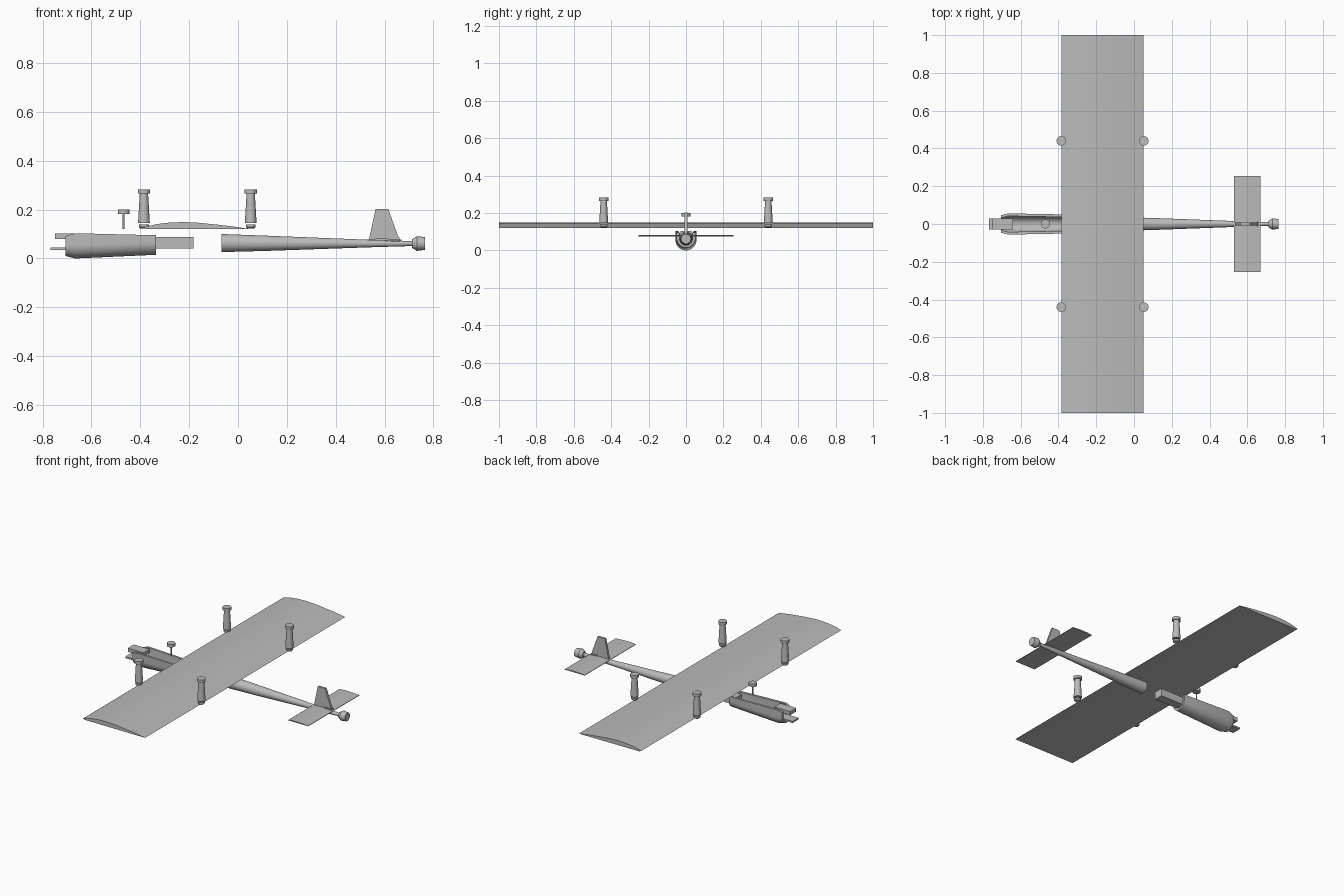
import bpy, bmesh
from math import sin, cos, pi, radians

old = bpy.data.objects.get("Cube")
if old:
    bpy.data.objects.remove(old, do_unlink=True)

grey = bpy.data.materials.new("plain grey")
grey.use_nodes = True
GREY = (0.5, 0.5, 0.5, 1)
grey.diffuse_color = GREY
grey.node_tree.nodes["Principled BSDF"].inputs["Base Color"].default_value = GREY


def loft(name, rings, smooth=True):
    """Skin closed rings of points in order and cap both ends."""
    bm = bmesh.new()
    loops = [[bm.verts.new(p) for p in ring] for ring in rings]
    for a, b in zip(loops, loops[1:]):
        for i in range(len(a)):
            j = (i + 1) % len(a)
            bm.faces.new((a[i], a[j], b[j], b[i]))
    bm.faces.new(loops[0][::-1])
    bm.faces.new(loops[-1])
    bmesh.ops.recalc_face_normals(bm, faces=bm.faces)
    mesh = bpy.data.meshes.new(name)
    bm.to_mesh(mesh)
    bm.free()
    obj = bpy.data.objects.new(name, mesh)
    bpy.context.collection.objects.link(obj)
    mesh.materials.append(grey)
    if smooth:
        bpy.ops.object.select_all(action='DESELECT')
        obj.select_set(True)
        bpy.context.view_layer.objects.active = obj
        bpy.ops.object.shade_smooth_by_angle(angle=radians(30))
    return obj


def box(name, x0, x1, half_y, z0, z1):
    ring = [(-half_y, z0), (half_y, z0), (half_y, z1), (-half_y, z1)]
    return loft(name, [[(x, y, z) for y, z in ring] for x in (x0, x1)], False)


def turned_x(name, stations, n=32):
    """Round part along x from (x, centre z, radius) stations."""
    angles = [2 * pi * i / n for i in range(n)]
    return loft(name, [[(x, r * cos(a), z + r * sin(a)) for a in angles]
                       for x, z, r in stations])


def turned_z(name, x, y, stations, n=24):
    """Round upright part from (z, radius) stations."""
    angles = [2 * pi * i / n for i in range(n)]
    return loft(name, [[(x + r * cos(a), y + r * sin(a), z) for a in angles]
                       for z, r in stations])


def trough_ring(x, bottom, r, top, wall=0.014, n=20):
    """U section: round floor, upright walls, open top."""
    zc = bottom + r
    arc = [pi + pi * i / n for i in range(n + 1)]
    ri = r - wall
    pts = [(-r, top)] + [(r * cos(a), zc + r * sin(a)) for a in arc] + [(r, top)]
    pts += [(ri, top)] + [(ri * cos(a), zc + ri * sin(a)) for a in arc[::-1]] + [(-ri, top)]
    return [(x, y, z) for y, z in pts]


def airfoil(name, profile, half_span):
    return loft(name, [[(x, y, z) for x, z in profile] for y in (-half_span, half_span)])


# Nose pod: open trough with a tray, hatch and front plate
loft("nose_pod", [trough_ring(-0.705, 0.010, 0.046, 0.092),
                  trough_ring(-0.665, 0.0, 0.056, 0.103),
                  trough_ring(-0.335, 0.015, 0.050, 0.095)])
box("pod_tongue", -0.37, -0.182, 0.028, 0.040, 0.088)
box("nose_block", -0.75, -0.64, 0.03, 0.080, 0.103)
box("nose_plate", -0.767, -0.66, 0.03, 0.035, 0.045)

# Small knob on a stem above the pod
turned_z("knob_stem", -0.468, 0, [(0.12, 0.004), (0.184, 0.004)], 12)
turned_z("knob_head", -0.468, 0, [(0.182, 0.024), (0.2, 0.024)])

# Main wing: flat underside, cambered top
airfoil("main_wing", [(0.05, 0.120), (-0.375, 0.121), (-0.385, 0.126), (-0.37, 0.132),
                      (-0.33, 0.141), (-0.28, 0.147), (-0.22, 0.149), (-0.16, 0.146),
                      (-0.09, 0.139), (-0.02, 0.131)], 1.0)

# Four bolts round the wing, each with a loose washer
for x, end in ((-0.385, "front"), (0.052, "rear")):
    for y, side in ((0.44, "left"), (-0.44, "right")):
        tag = f"{end}_{side}"
        turned_z("bolt_" + tag, x, y, [(0.146, 0.024), (0.265, 0.017),
                                       (0.265, 0.025), (0.283, 0.025)])
        turned_z("washer_" + tag, x, y, [(0.122, 0.014), (0.128, 0.020), (0.138, 0.020)])

# Tail boom and end cap
turned_x("tail_boom", [(-0.068, 0.063, 0.037), (0.12, 0.062, 0.031),
                       (0.55, 0.061, 0.015), (0.72, 0.061, 0.010)])
turned_x("tail_cap", [(0.713, 0.061, 0.018), (0.732, 0.061, 0.030), (0.765, 0.061, 0.026)])

# Tailplane, fin and control horn
airfoil("tailplane", [(0.67, 0.074), (0.53, 0.074), (0.53, 0.077), (0.565, 0.081),
                      (0.61, 0.081), (0.67, 0.077)], 0.255)
fin = [(0.535, 0.072), (0.662, 0.072), (0.615, 0.203), (0.563, 0.203)]
loft("tail_fin", [[(x, y, z) for x, z in fin] for y in (-0.007, 0.007)], False)
box("control_horn", 0.612, 0.66, 0.012, 0.07, 0.086)
